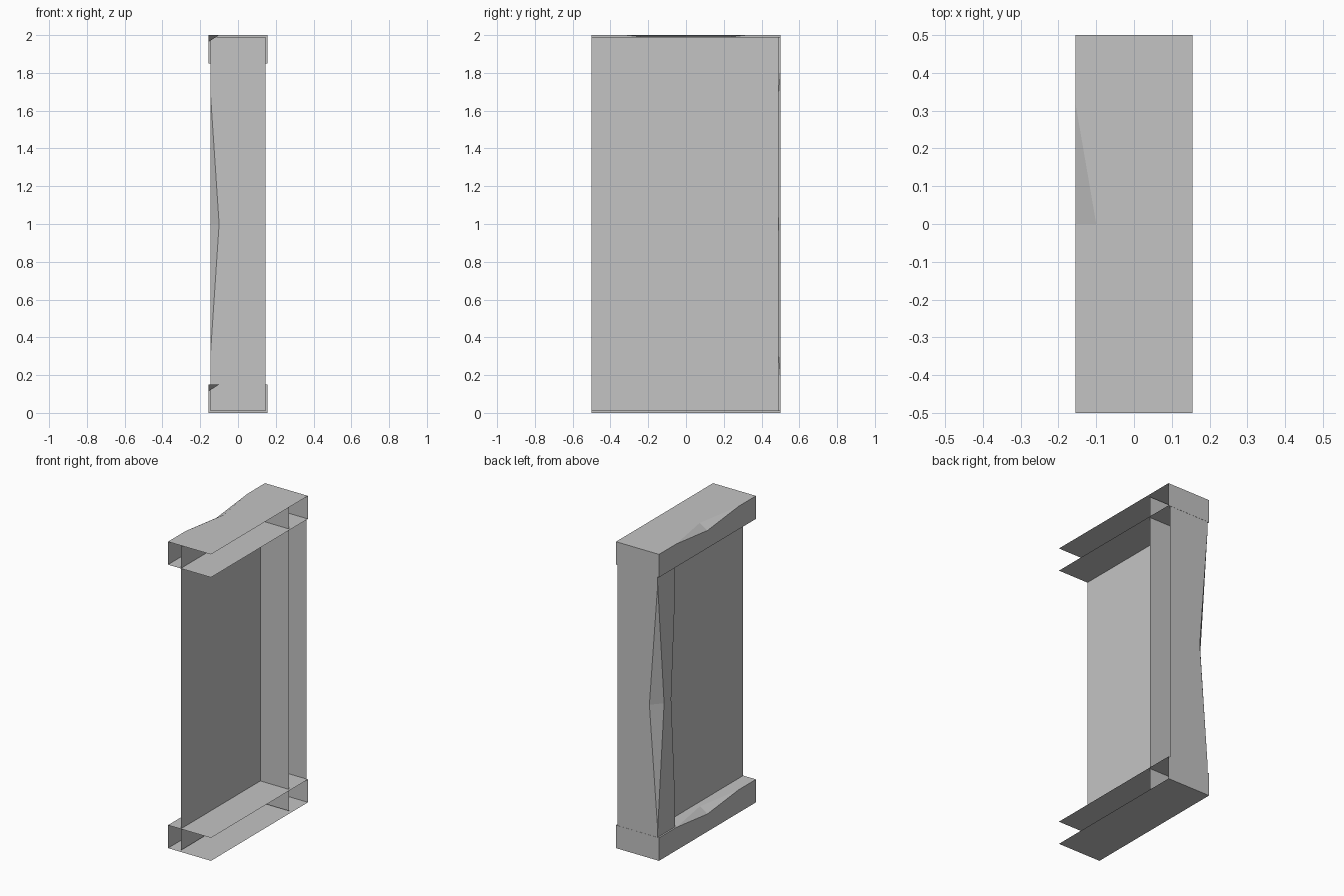
import bpy
import bmesh
from mathutils import Vector

cube = bpy.data.objects.get("Cube")
if cube:
    bpy.data.objects.remove(cube, do_unlink=True)

# One plain grey for everything
grey = bpy.data.materials.new("plain_grey")
grey.use_nodes = True
COLOUR = (0.55, 0.55, 0.55, 1.0)
grey.diffuse_color = COLOUR
grey.node_tree.nodes["Principled BSDF"].inputs["Base Color"].default_value = COLOUR


def build(name, faces):
    """Make a flat-shaded open shell from polygon outlines."""
    bm = bmesh.new()
    for outline in faces:
        bm.faces.new([bm.verts.new(p) for p in outline])
    bmesh.ops.remove_doubles(bm, verts=bm.verts, dist=0.0001)
    bmesh.ops.recalc_face_normals(bm, faces=bm.faces)
    mesh = bpy.data.meshes.new(name)
    bm.to_mesh(mesh)
    bm.free()
    mesh.materials.append(grey)
    obj = bpy.data.objects.new(name, mesh)
    bpy.context.collection.objects.link(obj)
    return obj


def chip(middle, along, into_a, into_b):
    """Worn notch on an edge: a cut line for each side, and its two facets."""
    mid, run = Vector(middle), Vector(along)
    start, end = mid - run, mid + run
    a, b = mid + Vector(into_a), mid + Vector(into_b)
    return [start, a, end], [start, b, end], [[start, a, b], [end, a, b]]


# Top and bottom beams: open at the inner side and the front end
W, L, H = 0.155, 0.5, 0.15


def beam(name, z):
    top = z + H
    cut_top, cut_side, facets = chip((-W, 0, top), (0, 0.32, 0),
                                     (0.055, 0, 0), (0, 0, -0.035))
    build(name, [
        [(W, L, top), (W, -L, top), (-W, -L, top)] + cut_top + [(-W, L, top)],
        [(-W, L, z), (-W, -L, z), (-W, -L, top)] + cut_side + [(-W, L, top)],
        [(-W, -L, z), (W, -L, z), (W, L, z), (-W, L, z)],
        [(-W, L, z), (W, L, z), (W, L, top), (-W, L, top)],
    ] + facets)


beam("bottom_beam", 0)
beam("top_beam", 2 - H)

# Rear post: a channel open towards +x, with both outer edges chipped
X, Y0, Y1, Z0, Z1 = 0.145, 0.32, 0.499, 0.01, 1.99
front_cut, side_front, front_facets = chip((-X, Y0, 1), (0, 0, 0.68),
                                           (0.045, 0, 0), (0, 0.04, 0))
back_cut, side_back, back_facets = chip((-X, Y1, 1), (0, 0, 0.8),
                                        (0.06, 0, 0), (0, -0.066, 0))
build("rear_post", [
    [(X, Y0, Z1), (X, Y0, Z0), (-X, Y0, Z0)] + front_cut + [(-X, Y0, Z1)],
    [(X, Y1, Z1), (X, Y1, Z0), (-X, Y1, Z0)] + back_cut + [(-X, Y1, Z1)],
    [(-X, Y0, Z0)] + side_front + [(-X, Y0, Z1), (-X, Y1, Z1)]
    + side_back[::-1] + [(-X, Y1, Z0)],
] + front_facets + back_facets)

# Thin wall panel between the beams
P = -0.063
build("wall_panel", [[(P, -L, Z0), (P, 0.49, Z0), (P, 0.49, Z1), (P, -L, Z1)]])
